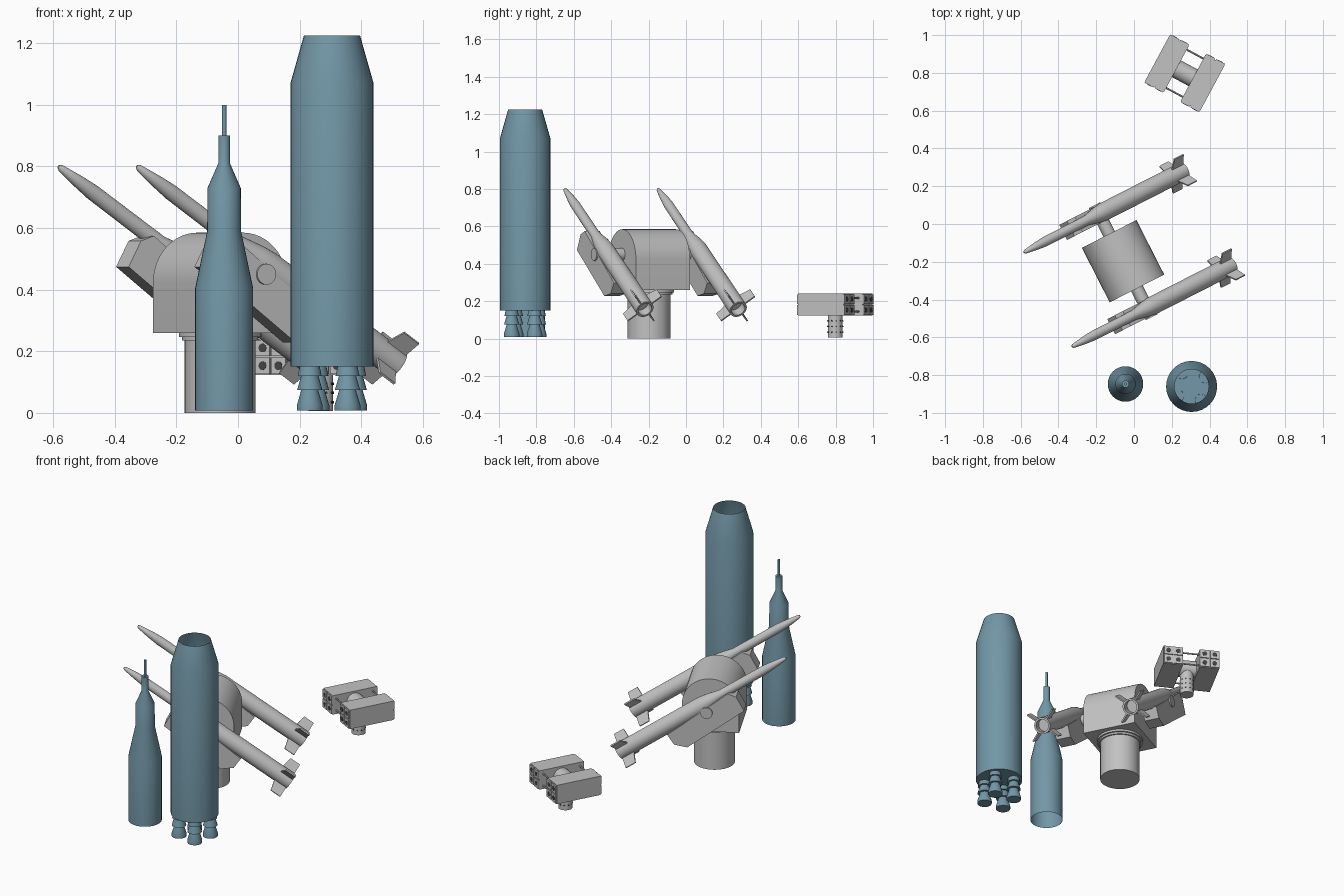
import bpy, bmesh, math
from mathutils import Matrix, Vector

cube = bpy.data.objects.get("Cube")
if cube:
    bpy.data.objects.remove(cube, do_unlink=True)


def material(name, rgb):
    m = bpy.data.materials.new(name)
    m.use_nodes = True
    m.diffuse_color = (*rgb, 1)
    m.node_tree.nodes["Principled BSDF"].inputs["Base Color"].default_value = (*rgb, 1)
    return m


BLUE = material("steel blue", (0.17, 0.31, 0.385))
GREY = material("light grey", (0.54, 0.54, 0.54))
DARK = material("dark grey", (0.06, 0.06, 0.06))


def finish(name, bm, mat, matrix):
    """Smooth the gentle edges, keep the hard ones sharp, and link the object."""
    bm.normal_update()
    for f in bm.faces:
        f.smooth = True
    for e in bm.edges:
        e.smooth = len(e.link_faces) == 2 and e.calc_face_angle() < math.radians(30)
    bm.transform(matrix)
    mesh = bpy.data.meshes.new(name)
    bm.to_mesh(mesh)
    bm.free()
    mesh.materials.append(mat)
    ob = bpy.data.objects.new(name, mesh)
    bpy.context.collection.objects.link(ob)
    return ob


def lathe(name, profile, mat, matrix=Matrix(), caps=(True, True), n=32):
    """Turn (radius, height) points, listed upwards, about local z."""
    bm = bmesh.new()
    rings = [[bm.verts.new((r * math.cos(math.tau * i / n), r * math.sin(math.tau * i / n), z))
              for i in range(n)] for r, z in profile]
    for a, b in zip(rings, rings[1:]):
        for i in range(n):
            j = (i + 1) % n
            bm.faces.new((a[i], a[j], b[j], b[i]))
    if caps[0]:
        bm.faces.new(rings[0][::-1])
    if caps[1]:
        bm.faces.new(rings[-1])
    return finish(name, bm, mat, matrix)


def prism(name, outline, width, mat, matrix=Matrix()):
    """Extrude an (x, z) outline across local y."""
    bm = bmesh.new()
    face = bm.faces.new([bm.verts.new((x, -width / 2, z)) for x, z in outline])
    new = bmesh.ops.extrude_face_region(bm, geom=[face])["geom"]
    bmesh.ops.translate(bm, vec=(0, width, 0), verts=[v for v in new if isinstance(v, bmesh.types.BMVert)])
    bmesh.ops.recalc_face_normals(bm, faces=bm.faces)
    return finish(name, bm, mat, matrix)


def box(name, size, mat, matrix):
    x, z = size[0] / 2, size[2] / 2
    return prism(name, [(-x, -z), (x, -z), (x, z), (-x, z)], size[1], mat, matrix)


def at(x, y, z=0):
    return Matrix.Translation((x, y, z))


def turn(deg, axis):
    return Matrix.Rotation(math.radians(deg), 4, axis)


# Large booster: open shell with a floor and four engines
big = at(0.305, -0.86)
lathe("booster_shell", [(0.135, 0.15), (0.135, 1.07), (0.091, 1.225)], BLUE, big, (True, False))
engine = [(0.042, 0.008), (0.042, 0.025), (0.027, 0.075), (0.041, 0.075),
          (0.028, 0.12), (0.039, 0.12), (0.032, 0.153)]
for k in range(4):
    lathe("booster_engine", engine, BLUE, big @ turn(35 + 90 * k, 'Z') @ at(0.088, 0), n=24)

# Small stepped rocket, open underneath
lathe("stepped_rocket", [(0.094, 0.008), (0.094, 0.405), (0.055, 0.59), (0.054, 0.73), (0.019, 0.81),
                         (0.019, 0.9), (0.007, 0.9), (0.007, 1.0)],
      BLUE, at(-0.045, -0.847), (False, True))

# Missile launcher pedestal
mount = at(-0.058, -0.197) @ turn(27, 'Z')
lathe("pedestal", [(0.115, 0), (0.115, 0.235), (0.124, 0.235), (0.124, 0.247),
                   (0.134, 0.247), (0.134, 0.262)], GREY, mount, n=40)

# Turret body with a half-round top
R = 0.162
arch = [(R * math.cos(math.pi * i / 24), 0.423 + R * math.sin(math.pi * i / 24)) for i in range(25)]
prism("turret_body", [(-R, 0.26), (R, 0.26)] + arch, 0.324, GREY, mount)

# Trunnion shaft through the turret
lathe("trunnion_shaft", [(0.034, -0.333), (0.034, 0.333)], GREY,
      mount @ at(0, 0, 0.45) @ turn(-90, 'X'))

# Tilted rails and missiles: local z runs along each missile towards its nose
tilt = mount @ at(0, 0, 0.45) @ turn(-55.8, 'Y')
rail = [(0.035, 0.17), (-0.005, 0.2), (-0.10, 0.19), (-0.122, -0.215), (-0.07, -0.27), (0.0, -0.27)]
TAIL, NOSE = -0.579, 0.566
missile = [(0.038, TAIL + 0.05), (0.038, TAIL), (0.049, TAIL), (0.049, -0.01), (0.043, 0.04),
           (0.027, 0.12), (0.026, NOSE - 0.15), (0.021, NOSE - 0.09), (0.011, NOSE - 0.01), (0.005, NOSE)]
for side, label in ((-1, "front"), (1, "rear")):
    prism(label + "_rail", rail, 0.09, GREY, tilt @ at(0, side * 0.28))
    axis = tilt @ at(0.039, side * 0.28)
    lathe(label + "_missile", missile, GREY, axis)
    for k in range(4):
        prism(label + "_missile_fin",
              [(0.04, TAIL + 0.005), (0.112, TAIL + 0.005), (0.112, TAIL + 0.07), (0.04, TAIL + 0.085)],
              0.008, GREY, axis @ turn(45 + 90 * k, 'Z'))

# Twin box launcher: stand, cross barrel and tie rods
pod = at(0.269, 0.798) @ turn(-28.3, 'Z')
lathe("pod_stand", [(0.04, 0.006), (0.04, 0.16)], GREY, pod)
across = turn(90, 'Y')
lathe("pod_barrel", [(0.05, -0.06), (0.05, 0.06)], GREY, pod @ at(0, 0, 0.18) @ across)
for y in (-0.115, 0.115):
    for z in (0.145, 0.218):
        lathe("pod_tie_rod", [(0.005, -0.06), (0.005, 0.06)], GREY, pod @ at(0, y, z) @ across, n=8)

# Studs around the stand
for z in (0.035, 0.065, 0.095):
    for k in range(10):
        lathe("stand_stud", [(0.004, 0.038), (0.004, 0.043)], DARK,
              pod @ at(0, 0, z) @ turn(36 * k, 'Z') @ across, n=8)

# Launch boxes with four framed tubes at each end
for sx in (-1, 1):
    centre = pod @ at(sx * 0.108, 0, 0.182)
    box("launch_box", (0.116, 0.276, 0.117), GREY, centre)
    for end in (-90, 90):
        face = centre @ turn(end, 'X')
        for i in (-1, 1):
            for j in (-1, 1):
                cell = face @ at(i * 0.029, j * 0.029, 0.138)
                box("tube_frame", (0.052, 0.052, 0.014), GREY, cell)
                lathe("tube_mouth", [(0.014, 0.0), (0.014, 0.0085)], DARK, cell, n=16)
